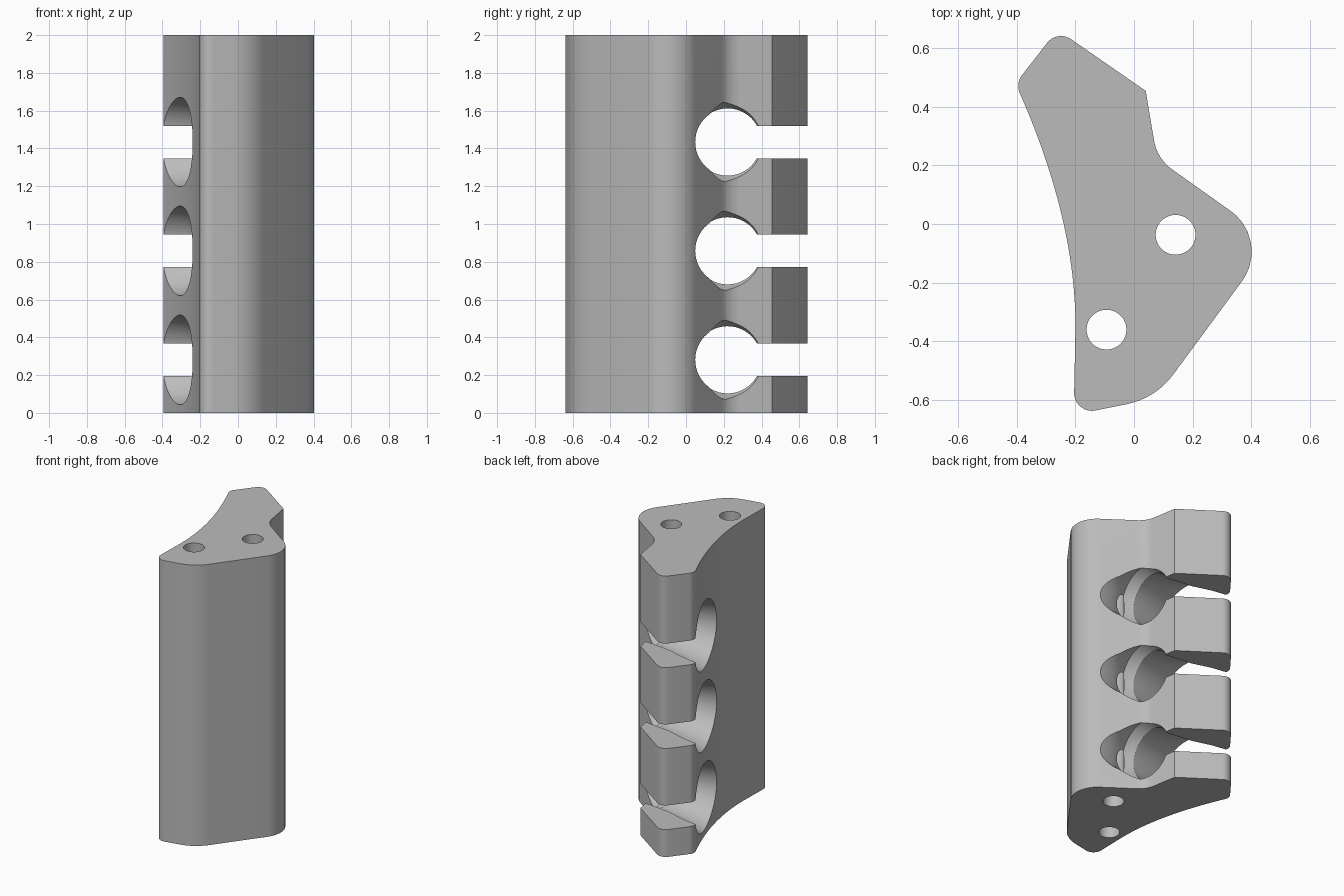
import bpy, bmesh, math
from mathutils import Vector

cube = bpy.data.objects.get("Cube")
if cube:
    bpy.data.objects.remove(cube, do_unlink=True)

grey = bpy.data.materials.new("plain grey")
grey.use_nodes = True
COLOUR = (0.5, 0.5, 0.5, 1)
grey.diffuse_color = COLOUR
grey.node_tree.nodes["Principled BSDF"].inputs["Base Color"].default_value = COLOUR


def make_object(name, bm):
    bmesh.ops.recalc_face_normals(bm, faces=bm.faces)
    mesh = bpy.data.meshes.new(name)
    bm.to_mesh(mesh)
    bm.free()
    mesh.materials.append(grey)
    obj = bpy.data.objects.new(name, mesh)
    bpy.context.collection.objects.link(obj)
    return obj


def fillet(before, corner, after, radius, steps=8):
    """Points of an arc tangent to both sides of a corner."""
    if radius == 0:
        return [corner]
    u, v = (before - corner).normalized(), (after - corner).normalized()
    half = u.angle(v) / 2
    centre = corner + (u + v).normalized() * radius / math.sin(half)
    reach = radius / math.tan(half)
    first = (corner + u * reach - centre).normalized()
    last = (corner + v * reach - centre).normalized()
    return [centre + first.lerp(last, i / steps).normalized() * radius
            for i in range(steps + 1)]


def extrude(name, points, height):
    bm = bmesh.new()
    low = [bm.verts.new((p.x, p.y, 0)) for p in points]
    high = [bm.verts.new((p.x, p.y, height)) for p in points]
    bm.faces.new(low)
    bm.faces.new(high)
    for i in range(len(points)):
        bm.faces.new((low[i - 1], low[i], high[i], high[i - 1]))
    return make_object(name, bm)


def lathe(name, rings, centre, axis, sides=48):
    """Closed turned solid; rings are (position along axis, radius)."""
    bm = bmesh.new()
    loops = []
    for pos, r in rings:
        loop = []
        for i in range(sides):
            a = math.tau * i / sides
            c, s = r * math.cos(a), r * math.sin(a)
            offset = (pos, c, s) if axis == "x" else (c, s, pos)
            loop.append(bm.verts.new(Vector(centre) + Vector(offset)))
        loops.append(loop)
    for a, b in zip(loops, loops[1:]):
        for i in range(sides):
            j = (i + 1) % sides
            bm.faces.new((a[i], a[j], b[j], b[i]))
    bm.faces.new(loops[0])
    bm.faces.new(loops[-1])
    return make_object(name, bm)


def box(name, low, high):
    bm = bmesh.new()
    bmesh.ops.create_cube(bm, size=1)
    low, high = Vector(low), Vector(high)
    for v in bm.verts:
        v.co = (low + high) / 2 + v.co * (high - low)
    return make_object(name, bm)


# Block outline: rounded corners, then the hollow curved side
corners = [(-0.405, 0.48, 0.06), (-0.262, 0.664, 0.06), (0.04, 0.455, 0),
           (0.079, 0.223, 0.15), (0.472, -0.056, 0.17), (0.074, -0.596, 0.26),
           (-0.206, -0.652, 0.06)]
start, pull, end = Vector((-0.2, -0.35)), Vector((-0.2, 0.03)), Vector((-0.405, 0.48))
outline = [(Vector((x, y)), r) for x, y, r in corners]
for i in range(16):
    t = i / 16
    outline.append((start * (1 - t) ** 2 + pull * 2 * t * (1 - t) + end * t * t, 0))
points = []
for i, (p, r) in enumerate(outline):
    points += fillet(outline[i - 1][0], p, outline[(i + 1) % len(outline)][0], r)
block = extrude("clip_block", points, 2)

# Two bolt holes down the length
cutters = [lathe("bolt_hole_cutter", [(-0.1, 0.068), (2.1, 0.068)], (x, y, 0), "z")
           for x, y in ((0.142, -0.037), (-0.094, -0.361))]

# Three flared keyholes open to the back
bore = [(-0.55, 0.275), (-0.29, 0.235), (-0.15, 0.198), (0.04, 0.178), (0.08, 0.2),
        (0.11, 0.212), (0.15, 0.2), (0.22, 0.175), (0.5, 0.165)]
for z in (0.281, 0.858, 1.434):
    cutters.append(lathe("bore_cutter", bore, (0, 0.22, z), "x"))
    cutters.append(box("slot_cutter", (-0.6, 0.24, z - 0.086), (0.6, 0.8, z + 0.086)))

bpy.ops.object.select_all(action="DESELECT")
bpy.context.view_layer.objects.active = block
block.select_set(True)
for cutter in cutters:
    cut = block.modifiers.new("cut", "BOOLEAN")
    cut.operation, cut.solver, cut.object = "DIFFERENCE", "EXACT", cutter
    bpy.ops.object.modifier_apply(modifier=cut.name)
for cutter in cutters:
    bpy.data.objects.remove(cutter, do_unlink=True)
bpy.ops.object.shade_smooth_by_angle(angle=math.radians(30))
